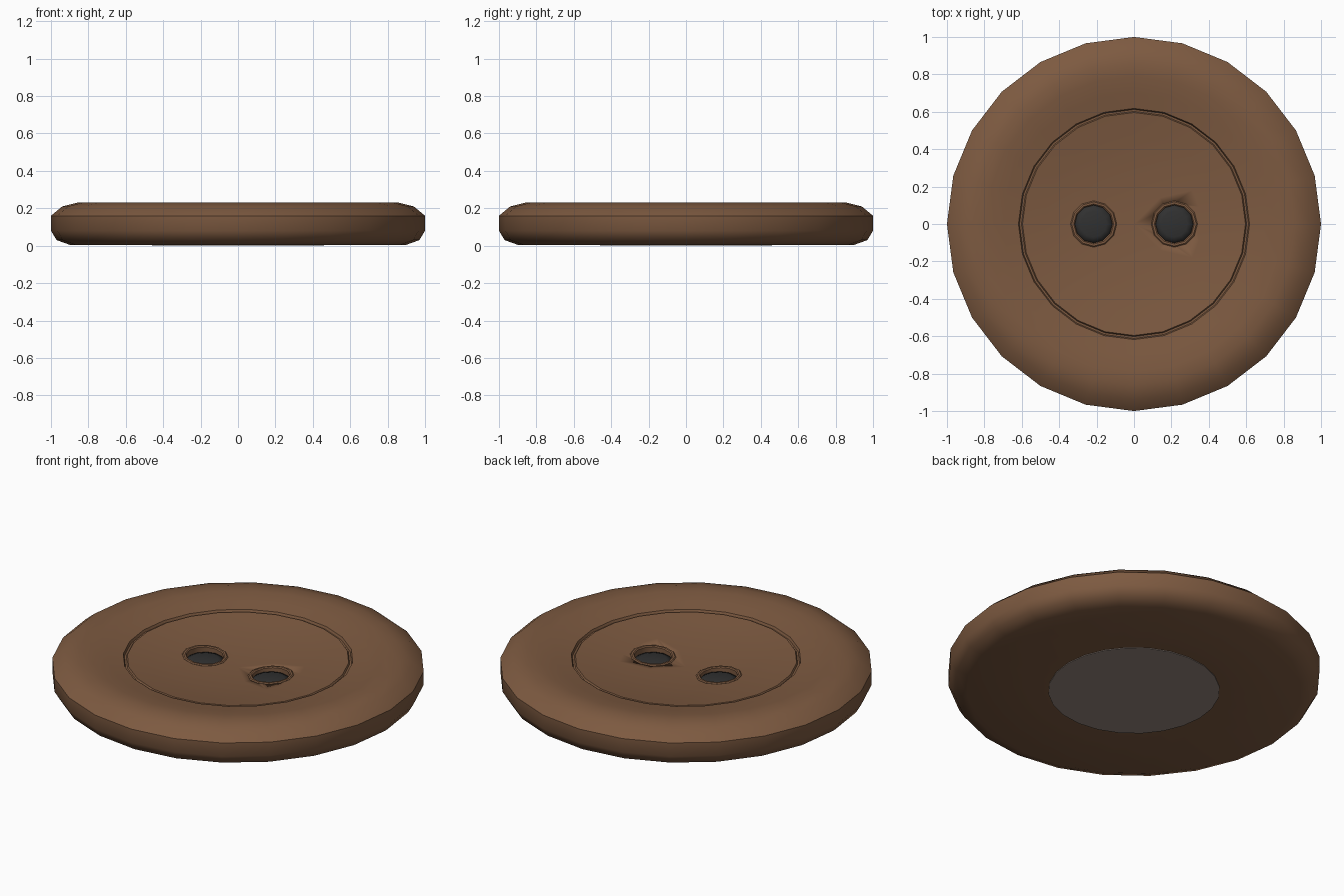
import bpy, math

if "Cube" in bpy.data.objects:
    bpy.data.objects.remove(bpy.data.objects["Cube"])

def material(name, rgb):
    m = bpy.data.materials.new(name)
    m.diffuse_color = (*rgb, 1)
    m.use_nodes = True
    m.node_tree.nodes["Principled BSDF"].inputs["Base Color"].default_value = m.diffuse_color
    return m

BROWN = material("brown", (0.205, 0.102, 0.052))
DARK = material("charcoal", (0.03, 0.03, 0.03))
GREY = material("warm grey", (0.30, 0.24, 0.21))

def lathe(name, profile, sides, mat, loc=(0, 0, 0), tilt=0, angle=40, closed=False):
    """Spin (radius, z) points round z; a radius of 0 makes a pole."""
    verts, faces, rings = [], [], []
    for r, z in profile:
        if r == 0:
            rings.append([len(verts)] * sides)
            verts.append((0, 0, z))
        else:
            rings.append(list(range(len(verts), len(verts) + sides)))
            for i in range(sides):
                a = 2 * math.pi * i / sides
                verts.append((r * math.cos(a), r * math.sin(a), z))
    pairs = list(zip(rings, rings[1:]))
    if closed:
        pairs.append((rings[-1], rings[0]))
    for a, b in pairs:
        for i in range(sides):
            j = (i + 1) % sides
            faces.append(list(dict.fromkeys((a[i], a[j], b[j], b[i]))))
    me = bpy.data.meshes.new(name)
    me.from_pydata(verts, [], faces)
    me.materials.append(mat)
    ob = bpy.data.objects.new(name, me)
    bpy.context.collection.objects.link(ob)
    ob.location = loc
    ob.rotation_euler.y = tilt
    bpy.ops.object.select_all(action='DESELECT')
    ob.select_set(True)
    bpy.context.view_layer.objects.active = ob
    bpy.ops.object.shade_smooth_by_angle(angle=math.radians(angle))
    return ob

def dish(r):
    return 0.145 + 0.14 * r * r

# button body: flat back, rounded edge, dished face with a fine groove
profile = [(0, 0.004), (0.45, 0.004), (0.90, 0.005), (0.97, 0.03), (1.0, 0.08),
           (1.0, 0.16), (0.94, 0.21), (0.86, 0.23), (0.79, 0.229), (0.70, 0.214),
           (0.618, 0.200), (0.612, 0.186), (0.602, 0.186), (0.596, dish(0.596))]
profile += [(r, dish(r)) for r in (0.48, 0.36, 0.2)] + [(0, dish(0))]
body = lathe("button_body", profile, 24, BROWN)

for side, s in (("left", -1), ("right", 1)):
    x = 0.216 * s
    # thread hole cut through the body
    cutter = lathe(side + "_hole_cutter",
                   [(0, -0.1), (0.112, -0.1), (0.112, 0.4), (0, 0.4)], 12, BROWN, (x, 0, 0))
    cutter.hide_render = True
    cutter.hide_viewport = True
    cut = body.modifiers.new(side + "_hole", 'BOOLEAN')
    cut.operation = 'DIFFERENCE'
    cut.solver = 'EXACT'
    cut.object = cutter
    # slim raised rim round the hole
    lathe(side + "_hole_rim",
          [(0.101, -0.05), (0.124, -0.05), (0.124, 0.004), (0.118, 0.009),
           (0.107, 0.009), (0.101, 0.004)],
          12, BROWN, (x, 0, dish(0.216)), -0.06 * s, closed=True)
    # dark rounded plug filling the hole
    lathe(side + "_hole_fill",
          [(0, 0.008), (0.102, 0.008), (0.102, 0.130), (0.07, 0.139), (0, 0.142)],
          12, DARK, (x, 0, 0), angle=100)

# flat disc on the back
lathe("back_disc", [(0, 0), (0.46, 0), (0.46, 0.006), (0, 0.006)], 24, GREY)
